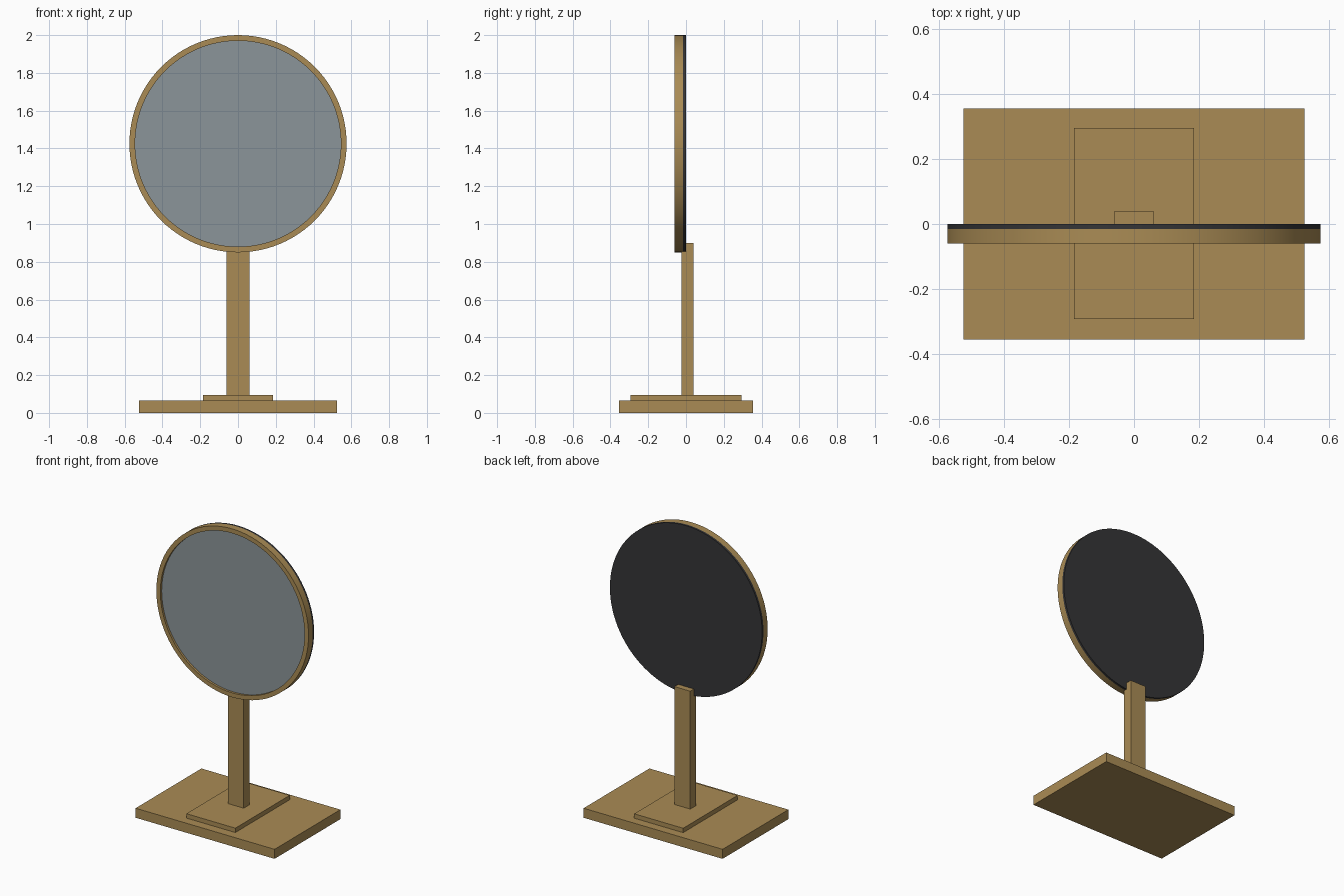
import bpy
from math import pi, sin, cos

old = bpy.data.objects.get("Cube")
if old:
    bpy.data.objects.remove(old, do_unlink=True)


def material(name, rgb):
    m = bpy.data.materials.new(name)
    m.use_nodes = True
    col = (*rgb, 1)
    m.diffuse_color = col
    m.node_tree.nodes["Principled BSDF"].inputs["Base Color"].default_value = col
    return m


wood = material("warm wood", (0.40, 0.26, 0.09))
glass = material("mirror grey", (0.26, 0.30, 0.32))
backing = material("charcoal backing", (0.035, 0.035, 0.037))


def add_mesh(name, verts, faces, mat):
    me = bpy.data.meshes.new(name)
    me.from_pydata(verts, [], faces)
    me.materials.append(mat)
    ob = bpy.data.objects.new(name, me)
    bpy.context.collection.objects.link(ob)
    return ob


def box(name, x, y, z, mat):
    bpy.ops.mesh.primitive_cube_add(size=1)
    ob = bpy.context.object
    ob.name = name
    ob.location = [sum(r) / 2 for r in (x, y, z)]
    ob.scale = [r[1] - r[0] for r in (x, y, z)]
    ob.data.materials.append(mat)


def smooth(ob):
    bpy.ops.object.select_all(action="DESELECT")
    ob.select_set(True)
    bpy.context.view_layer.objects.active = ob
    bpy.ops.object.shade_smooth_by_angle(angle=pi / 6)


SIDES = 96
CENTRE_Z = 1.425


def disc(name, radius, y0, y1, mat):
    bpy.ops.mesh.primitive_cylinder_add(
        vertices=SIDES, radius=radius, depth=y1 - y0,
        location=(0, (y0 + y1) / 2, CENTRE_Z), rotation=(pi / 2, 0, 0))
    ob = bpy.context.object
    ob.name = name
    ob.data.materials.append(mat)
    smooth(ob)


def ring(name, outer, inner, y0, y1, mat):
    # Rectangular section swept around the y axis
    section = [(outer, y0), (outer, y1), (inner, y1), (inner, y0)]
    verts, faces = [], []
    for i in range(SIDES):
        a = 2 * pi * i / SIDES
        verts += [(r * sin(a), y, CENTRE_Z + r * cos(a)) for r, y in section]
        j = (i + 1) % SIDES
        for k in range(4):
            n = (k + 1) % 4
            faces.append((4 * i + k, 4 * i + n, 4 * j + n, 4 * j + k))
    smooth(add_mesh(name, verts, faces, mat))


# Stepped base and post
box("base", (-0.525, 0.525), (-0.355, 0.355), (0, 0.065), wood)
box("base_step", (-0.185, 0.185), (-0.293, 0.295), (0.065, 0.095), wood)
box("post", (-0.06, 0.06), (-0.024, 0.04), (0.095, 0.9), wood)

# Round mirror: rim, recessed glass and dark back
ring("mirror_rim", 0.575, 0.545, -0.06, -0.015, wood)
disc("mirror_glass", 0.545, -0.045, -0.015, glass)
disc("mirror_back", 0.575, -0.015, 0, backing)
